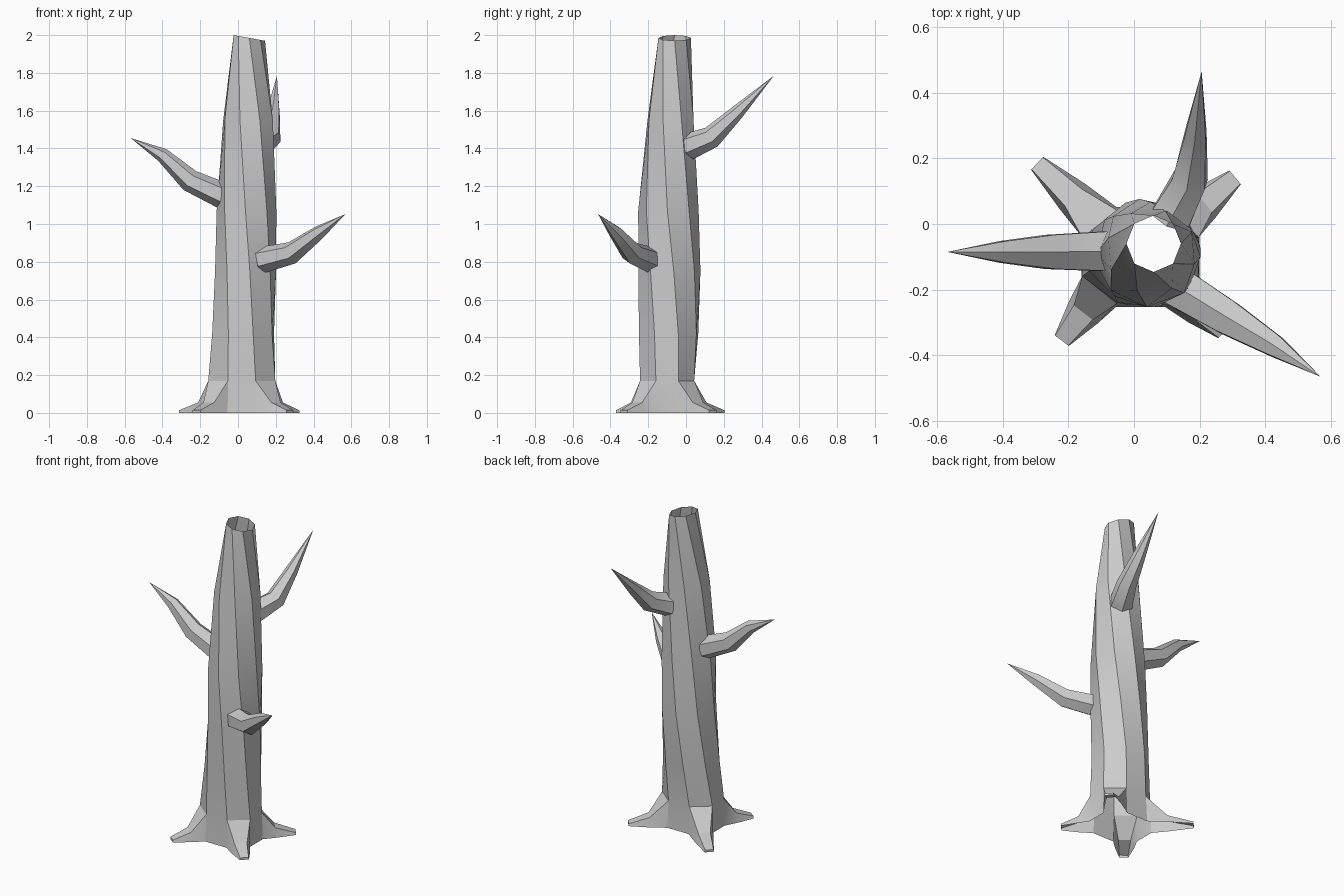
import bpy, bmesh
from math import cos, sin, pi, radians
from mathutils import Vector

if "Cube" in bpy.data.objects:
    bpy.data.objects.remove(bpy.data.objects["Cube"])


def finish(name, bm, angle):
    bmesh.ops.recalc_face_normals(bm, faces=bm.faces)
    me = bpy.data.meshes.new(name)
    bm.to_mesh(me)
    bm.free()
    ob = bpy.data.objects.new(name, me)
    bpy.context.collection.objects.link(ob)
    bpy.ops.object.select_all(action='DESELECT')
    ob.select_set(True)
    bpy.context.view_layer.objects.active = ob
    bpy.ops.object.shade_smooth_by_angle(angle=radians(angle))


def bridge(bm, a, b, closed=True):
    n = len(a)
    for i in range(n if closed else n - 1):
        j = (i + 1) % n
        bm.faces.new((a[i], a[j], b[j], b[i]))


# Hollow twisted trunk: z, centre x, centre y, radius x, radius y, first corner angle
SIDES = 8
rings = [(0.0, 0.02, -0.10, 0.195, 0.165, -67.5),
         (0.17, 0.02, -0.10, 0.192, 0.155, -67.5),
         (0.42, 0.027, -0.092, 0.172, 0.165, -72),
         (0.75, 0.04, -0.088, 0.163, 0.166, -82),
         (1.07, 0.045, -0.093, 0.158, 0.160, -92),
         (1.55, 0.053, -0.082, 0.138, 0.128, -108),
         (1.985, 0.06, -0.06, 0.083, 0.086, -135)]
bm = bmesh.new()
loops = []
for z, cx, cy, rx, ry, a0 in rings:
    tilt = 0.015 if z > 1.9 else 0
    loop = []
    for i in range(SIDES):
        a = radians(a0) + 2 * pi * i / SIDES
        loop.append(bm.verts.new((cx + rx * cos(a), cy + ry * sin(a), z - tilt * cos(a))))
    loops.append(loop)
for a, b in zip(loops[1:], loops[2:]):
    bridge(bm, a, b)

# Four roots flare out of every second side, open underneath
tips = [(0.275, -0.328), (0.308, 0.142), (-0.295, 0.185), (-0.22, -0.355)]
for k, (tx, ty) in enumerate(tips):
    i, j, n = 2 * k, 2 * k + 1, (2 * k + 2) % SIDES
    low, high = loops[0], loops[1]
    bm.faces.new((low[j], low[n], high[n], high[j]))
    tip = Vector((tx, ty, 0))
    base = (low[i].co + low[j].co) / 2
    out = (tip - base).normalized()
    side = Vector((-out.y, out.x, 0))
    prev = [low[i], high[i], high[j], low[j]]
    for t, w_low, w_high, h in ((0.42, 0.055, 0.036, 0.055), (1.0, 0.027, 0.025, 0.014)):
        p = base.lerp(tip, t)
        up = Vector((0, 0, h))
        cur = [bm.verts.new(c) for c in (p - side * w_low, p - side * w_high + up,
                                         p + side * w_high + up, p + side * w_low)]
        bridge(bm, prev, cur, closed=False)
        prev = cur
    bm.faces.new(prev)
finish("trunk_with_roots", bm, 25)


# Six-sided pointed branches along a bent path
def branch(name, path, radii, tip):
    pts = [Vector(p) for p in path] + [Vector(tip)]
    bm = bmesh.new()
    prev = None
    for i, r in enumerate(radii):
        d = pts[i + 1] - pts[max(i - 1, 0)]
        q = d.to_track_quat('Z', 'Y')
        cur = [bm.verts.new(pts[i] + q @ Vector((r * cos(pi * k / 3 + pi / 6),
                                                 r * sin(pi * k / 3 + pi / 6), 0)))
               for k in range(6)]
        if prev:
            bridge(bm, prev, cur)
        prev = cur
    end = bm.verts.new(pts[-1])
    for k in range(6):
        bm.faces.new((prev[k], prev[(k + 1) % 6], end))
    finish(name, bm, 40)


branch("left_branch", [(-0.08, -0.083, 1.15), (-0.255, -0.085, 1.23), (-0.40, -0.085, 1.365)],
       (0.07, 0.06, 0.038), (-0.568, -0.085, 1.455))
branch("right_branch", [(0.13, -0.19, 0.81), (0.285, -0.285, 0.847), (0.43, -0.372, 0.955)],
       (0.07, 0.06, 0.038), (0.568, -0.465, 1.052))
branch("back_branch", [(0.11, 0.015, 1.41), (0.17, 0.135, 1.46), (0.187, 0.27, 1.59)],
       (0.072, 0.06, 0.038), (0.206, 0.465, 1.785))
